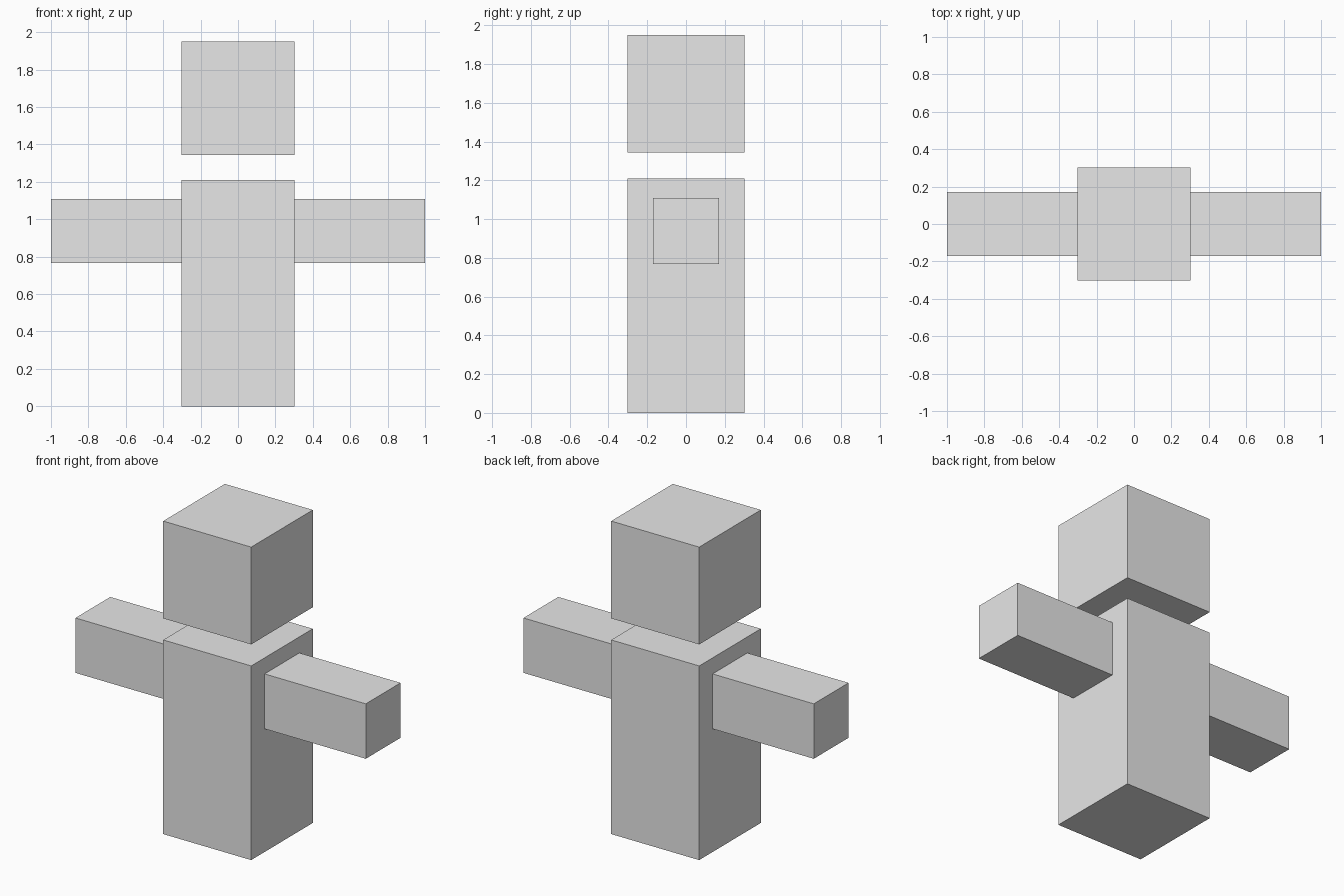
import bpy

cube = bpy.data.objects.get("Cube")
if cube:
    bpy.data.objects.remove(cube, do_unlink=True)

# Single light grey material
grey = bpy.data.materials.new("light_grey")
grey.use_nodes = True
colour = (0.8, 0.8, 0.8, 1.0)
grey.diffuse_color = colour
grey.node_tree.nodes["Principled BSDF"].inputs["Base Color"].default_value = colour


def box(name, low, high):
    """Axis-aligned box between two corners."""
    centre = [(a + b) / 2 for a, b in zip(low, high)]
    bpy.ops.mesh.primitive_cube_add(size=1, location=centre)
    obj = bpy.context.object
    obj.name = name
    obj.scale = [b - a for a, b in zip(low, high)]
    bpy.ops.object.transform_apply(location=False, rotation=False, scale=True)
    obj.data.materials.append(grey)
    return obj


HALF = 0.303   # half width of body and head
ARM = 0.171    # half depth of an arm

# Body and the head floating above it
box("body", (-HALF, -HALF, 0), (HALF, HALF, 1.209))
box("head", (-HALF, -HALF, 1.343), (HALF, HALF, 1.949))

# Arms, butted against the sides of the body
box("left_arm", (HALF, -ARM, 0.767), (1, ARM, 1.109))
box("right_arm", (-1, -ARM, 0.767), (-HALF, ARM, 1.109))
